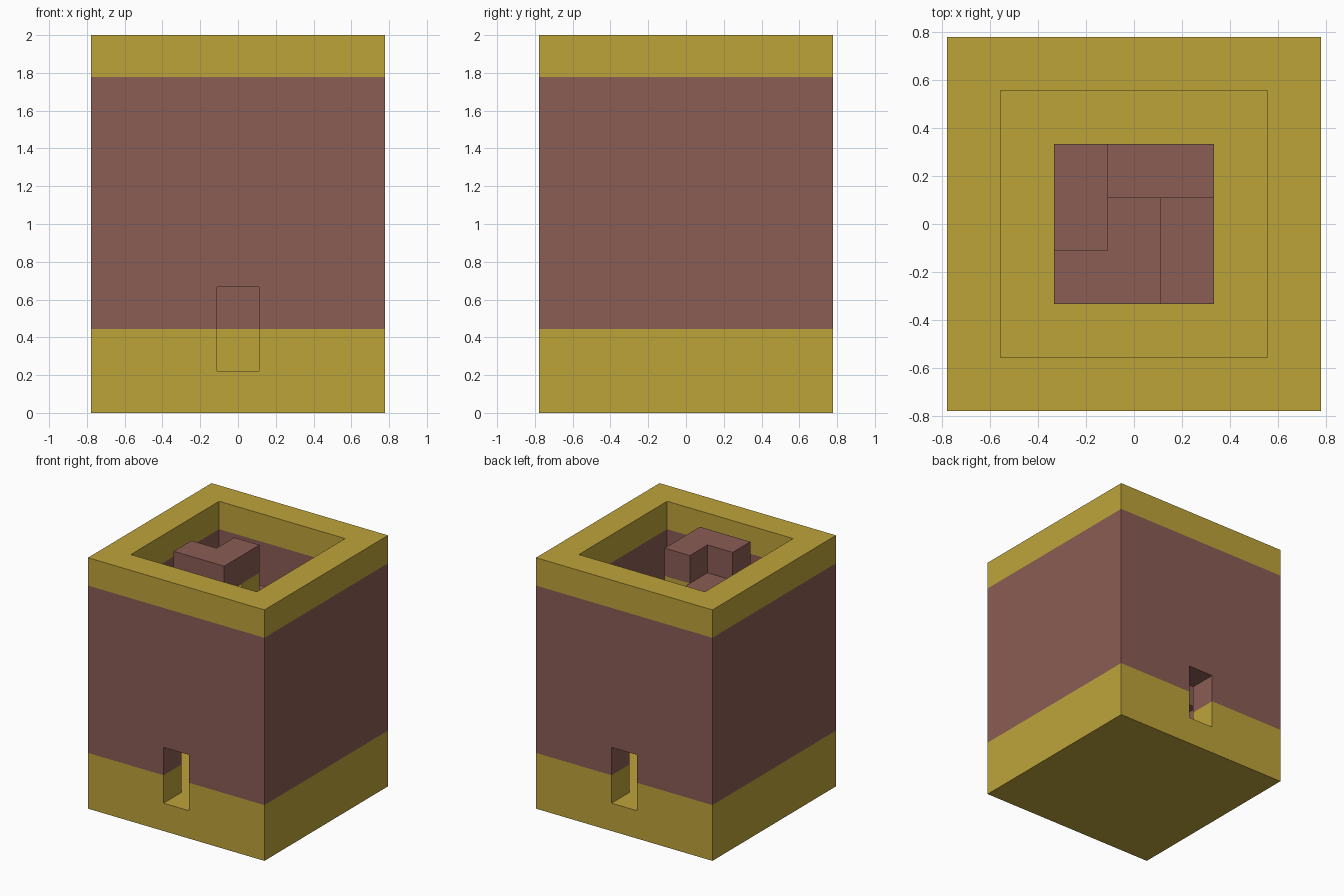
import bpy
import bmesh
from mathutils import Vector

U = 2 / 9  # one building block

if "Cube" in bpy.data.objects:
    bpy.data.objects.remove(bpy.data.objects["Cube"])


def material(name, rgb):
    mat = bpy.data.materials.new(name)
    mat.use_nodes = True
    mat.diffuse_color = (*rgb, 1)
    mat.node_tree.nodes["Principled BSDF"].inputs["Base Color"].default_value = (*rgb, 1)
    return mat


yellow = material("ochre_yellow", (0.515, 0.371, 0.042))
brown = material("dusty_brown", (0.258, 0.109, 0.089))


def box(name, low, high, *mats):
    """Box between two corners, measured in blocks."""
    low, high = Vector(low) * U, Vector(high) * U
    bm = bmesh.new()
    bmesh.ops.create_cube(bm, size=1)
    for v in bm.verts:
        v.co = [a + (c + 0.5) * (b - a) for a, b, c in zip(low, high, v.co)]
    mesh = bpy.data.meshes.new(name)
    bm.to_mesh(mesh)
    bm.free()
    for mat in mats:
        mesh.materials.append(mat)
    obj = bpy.data.objects.new(name, mesh)
    bpy.context.collection.objects.link(obj)
    return obj


def paint_bands(obj, bottom, top):
    """Brown between two heights, yellow elsewhere."""
    bm = bmesh.new()
    bm.from_mesh(obj.data)
    for h in (bottom, top):
        bmesh.ops.bisect_plane(bm, geom=bm.verts[:] + bm.edges[:] + bm.faces[:],
                               plane_co=(0, 0, h * U), plane_no=(0, 0, 1))
    for f in bm.faces:
        z = f.calc_center_median().z / U
        f.material_index = int(bottom < z < top)
    bm.to_mesh(obj.data)
    bm.free()


# Tower shell, hollowed from above, with a doorway front and back
tower = box("tower_walls", (-3.5, -3.5, 0), (3.5, 3.5, 9), yellow, brown)
cutters = [
    box("courtyard_cutter", (-2.5, -2.5, 1), (2.5, 2.5, 10), yellow, brown),
    box("doorway_cutter", (-0.5, -4, 1), (0.5, 4, 3), yellow, brown),
]
for cutter in cutters:
    cutter.hide_render = True
    mod = tower.modifiers.new(cutter.name, "BOOLEAN")
    mod.operation = "DIFFERENCE"
    mod.solver = "EXACT"
    mod.object = cutter
bpy.context.view_layer.update()
carved = bpy.data.meshes.new_from_object(
    tower.evaluated_get(bpy.context.evaluated_depsgraph_get()))
tower.modifiers.clear()
tower.data = carved
for cutter in cutters:
    bpy.data.objects.remove(cutter)
paint_bands(tower, 2, 8)

# Central column carrying the spiral stair
column = box("stair_column", (-0.5, -0.5, 1), (0.5, 0.5, 8), yellow, brown)
paint_bands(column, 2, 7)
box("column_cap", (-0.5, -0.5, 8), (0.5, 0.5, 9), brown)

# Steps two blocks long, winding down one block at a time
sides = [
    ("front", (-1.5, -1.5), (0.5, -0.5)),
    ("left_hand", (-1.5, -0.5), (-0.5, 1.5)),
    ("back", (-0.5, 0.5), (1.5, 1.5)),
    ("right_hand", (0.5, -1.5), (1.5, 0.5)),
]
for i, top in enumerate(range(9, 1, -1)):
    side, low, high = sides[i % 4]
    box(f"step_{side}_{i // 4 + 1}", (*low, top - 1), (*high, top), brown)
